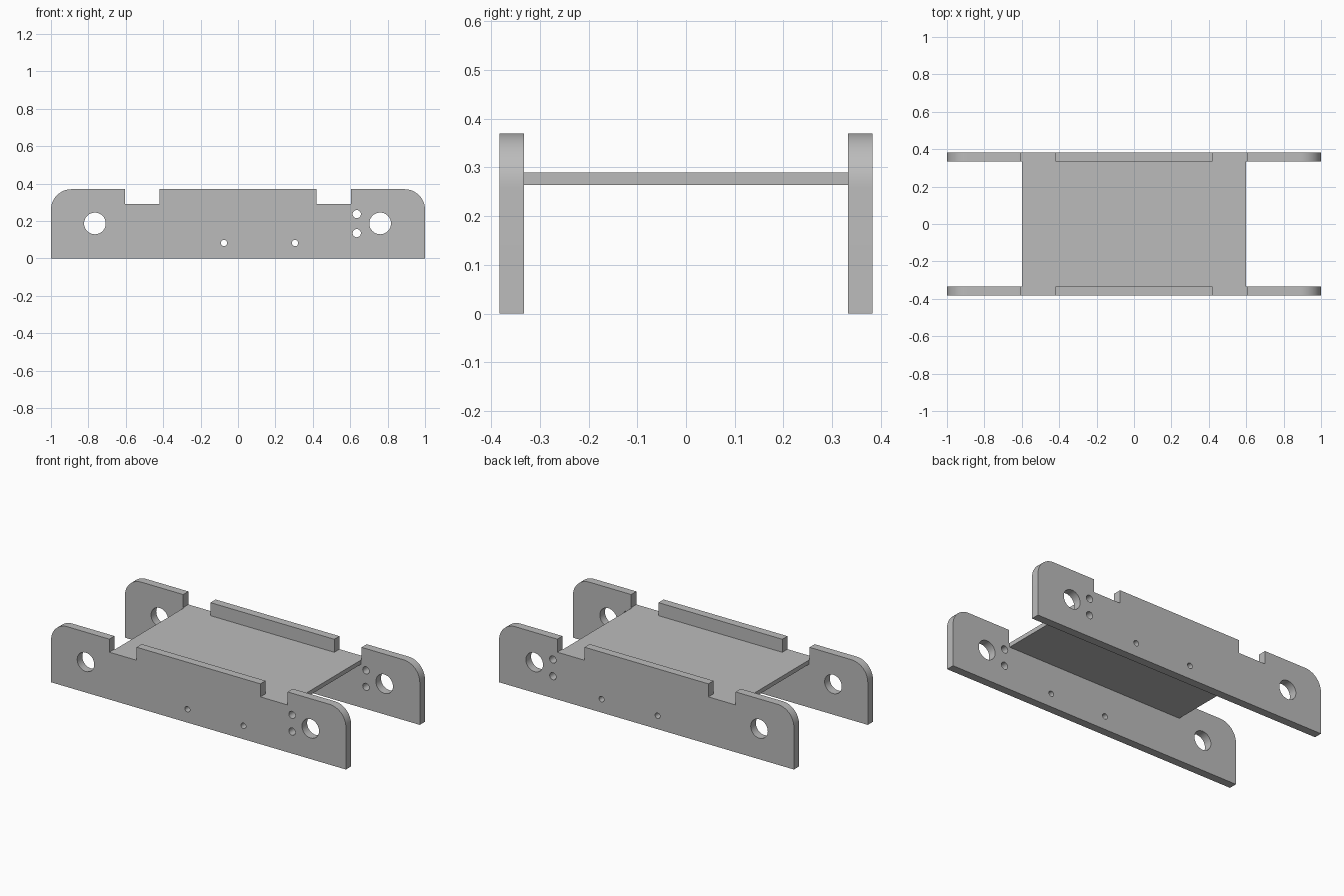
import bpy, bmesh
from math import sin, cos, pi, radians

cube = bpy.data.objects.get("Cube")
if cube:
    bpy.data.objects.remove(cube, do_unlink=True)

HEIGHT, RADIUS = 0.37, 0.11
WALL_Y, WALL_T = 0.358, 0.05
DECK_TOP, DECK_T = 0.29, 0.026

grey = bpy.data.materials.new("plain_grey")
grey.use_nodes = True
colour = (0.5, 0.5, 0.5, 1)
grey.diffuse_color = colour
grey.node_tree.nodes["Principled BSDF"].inputs["Base Color"].default_value = colour


def arc(cx, cz, r, start, end, steps):
    return [(cx + r * cos(start + (end - start) * i / steps),
             cz + r * sin(start + (end - start) * i / steps)) for i in range(steps + 1)]


def circle(cx, cz, r, steps=32):
    return arc(cx, cz, r, 0, 2 * pi, steps)[:-1]


def plate(name, loops, thickness, y):
    """Extrude a filled outline with holes along y."""
    curve = bpy.data.curves.new(name, "CURVE")
    curve.dimensions = "2D"
    curve.fill_mode = "BOTH"
    curve.extrude = thickness / 2
    for pts in loops:
        spline = curve.splines.new("POLY")
        spline.points.add(len(pts) - 1)
        for p, (x, z) in zip(spline.points, pts):
            p.co = (x, z, 0, 1)
        spline.use_cyclic_u = True
    temp = bpy.data.objects.new(name + "_outline", curve)
    bpy.context.collection.objects.link(temp)
    bpy.context.view_layer.update()
    mesh = bpy.data.meshes.new_from_object(
        temp.evaluated_get(bpy.context.evaluated_depsgraph_get()))
    bpy.data.objects.remove(temp, do_unlink=True)
    # Weld caps to sides, then stand the plate upright
    bm = bmesh.new()
    bm.from_mesh(mesh)
    bmesh.ops.remove_doubles(bm, verts=bm.verts, dist=1e-5)
    for v in bm.verts:
        x, z, depth = v.co
        v.co = (x, y - depth, z)
    bmesh.ops.recalc_face_normals(bm, faces=bm.faces)
    bm.to_mesh(mesh)
    bm.free()
    mesh.materials.clear()
    mesh.materials.append(grey)
    obj = bpy.data.objects.new(name, mesh)
    bpy.context.collection.objects.link(obj)
    bpy.ops.object.select_all(action="DESELECT")
    obj.select_set(True)
    bpy.context.view_layer.objects.active = obj
    bpy.ops.object.shade_smooth_by_angle(angle=radians(30))
    return obj


# Side wall outline: rounded top corners and two notches down to the deck
right_half = [(1, 0)] + arc(1 - RADIUS, HEIGHT - RADIUS, RADIUS, 0, pi / 2, 12)
right_half += [(0.605, HEIGHT), (0.605, DECK_TOP), (0.42, DECK_TOP), (0.42, HEIGHT)]
outline = right_half + [(-x, z) for x, z in reversed(right_half)]

# Axle holes, paired bolt holes and small pin holes
holes = [circle(-0.765, 0.187, 0.058), circle(0.76, 0.187, 0.058)]
holes += [circle(0.635, z, 0.022) for z in (0.135, 0.237)]
holes += [circle(x, 0.082, 0.017) for x in (-0.075, 0.305)]

for name, side in (("front_wall", -1), ("back_wall", 1)):
    plate(name, [outline] + holes, WALL_T, side * WALL_Y)

# Deck joining the walls
z0 = DECK_TOP - DECK_T
plate("deck", [[(-0.6, z0), (0.6, z0), (0.6, DECK_TOP), (-0.6, DECK_TOP)]],
      2 * WALL_Y - WALL_T, 0)
